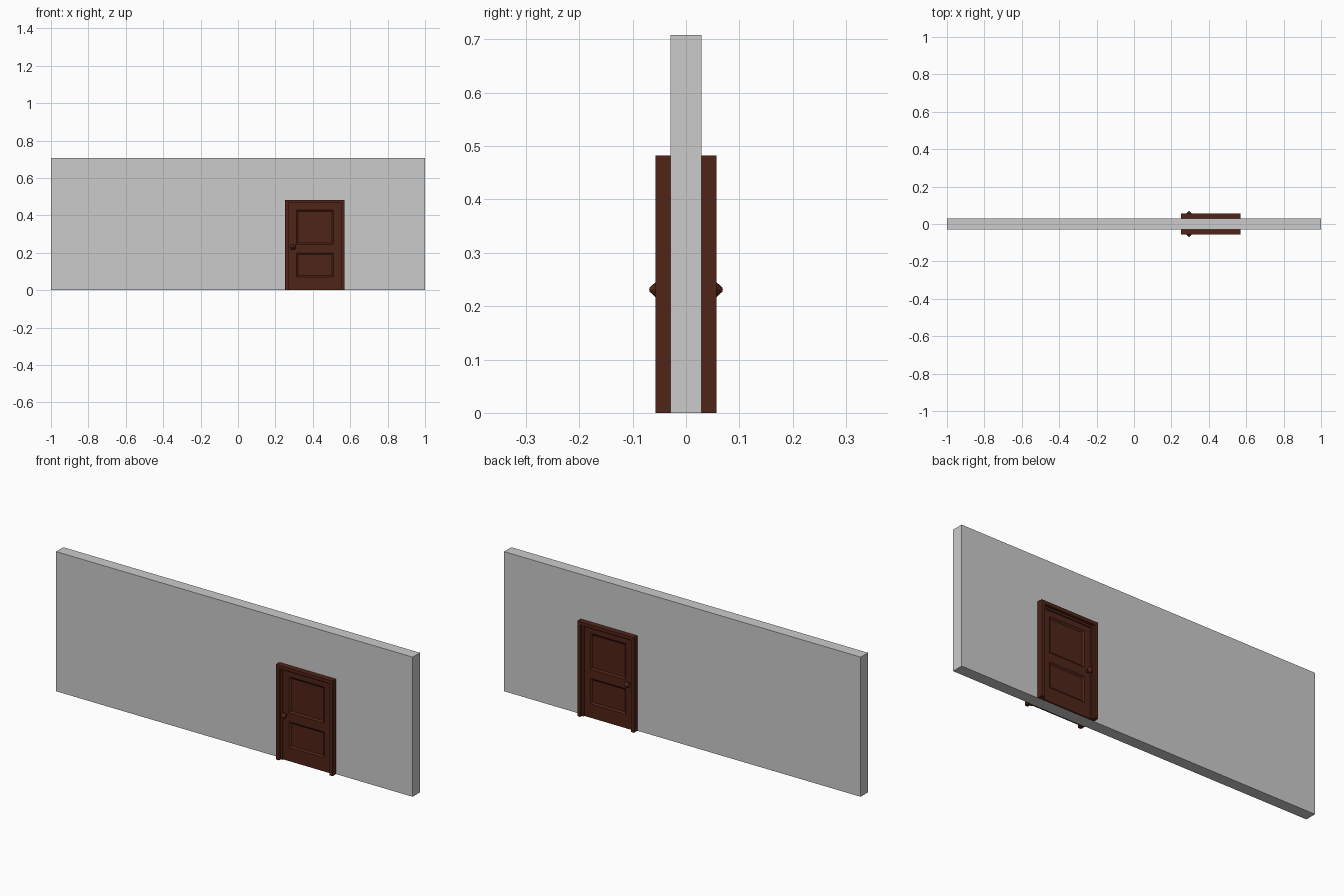
import bpy, bmesh
from math import radians
from mathutils import Matrix

if "Cube" in bpy.data.objects:
    bpy.data.objects.remove(bpy.data.objects["Cube"])

wood = bpy.data.materials.new("dark_wood")
wood.diffuse_color = (0.08, 0.018, 0.009, 1)
wood.use_nodes = True
wood.node_tree.nodes["Principled BSDF"].inputs["Base Color"].default_value = wood.diffuse_color

X0, X1, TOP = 0.252, 0.570, 0.482   # outer casing limits
WALL = 0.029                        # half wall thickness


def finish(name, bm, mat=None):
    bmesh.ops.recalc_face_normals(bm, faces=bm.faces)
    me = bpy.data.meshes.new(name)
    bm.to_mesh(me)
    bm.free()
    ob = bpy.data.objects.new(name, me)
    bpy.context.collection.objects.link(ob)
    if mat:
        me.materials.append(mat)
    return ob


def mirror_y(ob):
    m = ob.modifiers.new("other_side", 'MIRROR')
    m.use_axis = (False, True, False)
    m.use_mirror_merge = False


def box(name, x, y, z, mat=None):
    bm = bmesh.new()
    bmesh.ops.create_cube(bm, size=1)
    for v in bm.verts:
        v.co = [lim[0] if c < 0 else lim[1] for c, lim in zip(v.co, (x, y, z))]
    return finish(name, bm, mat)


def arch(name, x0, x1, top, w, y0, y1):
    """Door surround: two legs and a head, extruded in y."""
    bm = bmesh.new()
    pts = [(x0, 0), (x0, top), (x1, top), (x1, 0),
           (x1 - w, 0), (x1 - w, top - w), (x0 + w, top - w), (x0 + w, 0)]
    face = bm.faces.new([bm.verts.new((x, y0, z)) for x, z in pts])
    ext = bmesh.ops.extrude_face_region(bm, geom=[face], use_keep_orig=True)
    for v in ext["geom"]:
        if isinstance(v, bmesh.types.BMVert):
            v.co.y = y1
    mirror_y(finish(name, bm, wood))


# Wall
box("wall", (-1, 1), (-WALL, WALL), (0, 0.708))

# Casing and inner stop on both faces
arch("door_casing", X0, X1, TOP, 0.017, -0.057, -WALL)
arch("door_stop", X0 + 0.017, X1 - 0.017, TOP - 0.017, 0.010, -0.043, -WALL)

# Door leaf with two recessed panels, bevelled edges
bm = bmesh.new()
xs = (X0 + 0.027, 0.312, 0.510, X1 - 0.027)
zs = (0, 0.070, 0.200, 0.245, 0.428, TOP - 0.027)
grid = [[bm.verts.new((x, -0.037, z)) for x in xs] for z in zs]
panels = []
for j in range(len(zs) - 1):
    for i in range(len(xs) - 1):
        f = bm.faces.new((grid[j][i], grid[j][i + 1], grid[j + 1][i + 1], grid[j + 1][i]))
        if i == 1 and j in (1, 3):
            panels.append(f)
rim = [e for e in bm.edges if e.is_boundary]
ext = bmesh.ops.extrude_edge_only(bm, edges=rim)
for v in ext["geom"]:
    if isinstance(v, bmesh.types.BMVert):
        v.co.y = -WALL
bmesh.ops.inset_individual(bm, faces=panels, thickness=0.012, depth=0)
for f in panels:
    for v in f.verts:
        v.co.y += 0.006
mirror_y(finish("door_leaf", bm, wood))

# Faceted knob turned about the y axis
bm = bmesh.new()
profile = [(0.008, 0.034), (0.008, 0.045), (0.016, 0.055), (0.004, 0.068), (0, 0.069)]
vs = [bm.verts.new((0.294 + r, -y, 0.231)) for r, y in profile]
es = [bm.edges.new(p) for p in zip(vs, vs[1:])]
bmesh.ops.spin(bm, geom=vs + es, cent=(0.294, 0, 0.231), axis=(0, 1, 0),
               angle=radians(360), steps=8, use_merge=True)
bmesh.ops.remove_doubles(bm, verts=bm.verts, dist=1e-5)
mirror_y(finish("door_knob", bm, wood))
